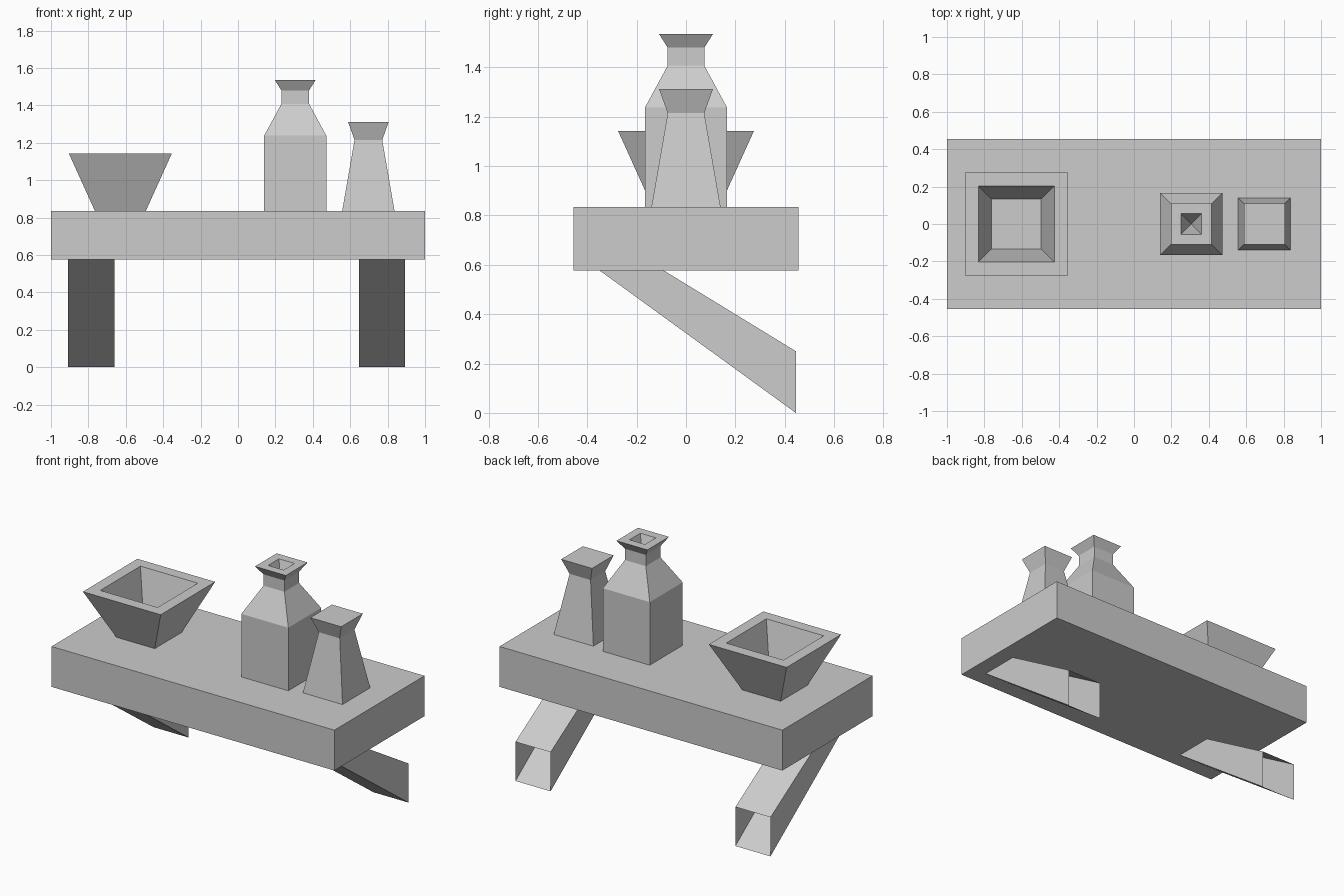
import bpy
import bmesh

cube = bpy.data.objects.get("Cube")
if cube:
    bpy.data.objects.remove(cube, do_unlink=True)

# One plain grey for every part
grey = bpy.data.materials.new("plain_grey")
grey.use_nodes = True
colour = (0.604, 0.604, 0.604, 1)
grey.diffuse_color = colour
grey.node_tree.nodes["Principled BSDF"].inputs["Base Color"].default_value = colour


def finish(name, bm):
    mesh = bpy.data.meshes.new(name)
    bm.to_mesh(mesh)
    bm.free()
    mesh.materials.append(grey)
    obj = bpy.data.objects.new(name, mesh)
    bpy.context.collection.objects.link(obj)
    return obj


def bridge(bm, a, b):
    """Join two rings of four vertices with side faces."""
    for i in range(4):
        j = (i + 1) % 4
        bm.faces.new((a[i], a[j], b[j], b[i]))


def square_vessel(name, x, levels, tip=None):
    """Stack square rings of (half width, height); an optional tip ends in a point."""
    bm = bmesh.new()
    rings = [[bm.verts.new((x + sx * h, sy * h, z))
              for sx, sy in ((-1, -1), (1, -1), (1, 1), (-1, 1))]
             for h, z in levels]
    bm.faces.new(rings[0][::-1])
    for a, b in zip(rings, rings[1:]):
        bridge(bm, a, b)
    last = rings[-1]
    if tip is None:
        bm.faces.new(last)
    else:
        point = bm.verts.new((x, 0, tip))
        for i in range(4):
            bm.faces.new((last[i], last[(i + 1) % 4], point))
    return finish(name, bm)


def bracket(name, x):
    """Slanted square tube, open at both ends."""
    bm = bmesh.new()
    near = [(-0.35, SHELF_BOTTOM), (-0.09, SHELF_BOTTOM)]
    far = [(0.445, 0.0), (0.445, 0.25)]
    rings = []
    for (y0, z0), (y1, z1) in (near, far):
        rings.append([bm.verts.new(p) for p in (
            (x - 0.124, y0, z0), (x + 0.124, y0, z0),
            (x + 0.124, y1, z1), (x - 0.124, y1, z1))])
    bridge(bm, rings[1], rings[0])
    bmesh.ops.recalc_face_normals(bm, faces=bm.faces)
    return finish(name, bm)


SHELF_BOTTOM, SHELF_TOP = 0.577, 0.835

# Shelf board
board = bmesh.new()
bmesh.ops.create_cube(board, size=1)
bmesh.ops.scale(board, verts=board.verts, vec=(2, 0.91, SHELF_TOP - SHELF_BOTTOM))
bmesh.ops.translate(board, verts=board.verts, vec=(0, 0, (SHELF_TOP + SHELF_BOTTOM) / 2))
finish("shelf_board", board)

# Brackets under the board
bracket("right_bracket", -0.785)
bracket("left_bracket", 0.77)

# Bowl with sloping inner walls
square_vessel("bowl", -0.629, [(0.136, SHELF_TOP), (0.275, 1.142),
                               (0.203, 1.142), (0.133, 0.865)])

# Bottle with a flared lip and a pointed hole
square_vessel("bottle", 0.306, [(0.166, SHELF_TOP), (0.166, 1.238), (0.074, 1.408),
                                (0.074, 1.48), (0.109, 1.535), (0.055, 1.535)], tip=1.38)

# Closed shaker
square_vessel("shaker", 0.697, [(0.14, SHELF_TOP), (0.074, 1.215), (0.109, 1.312)])
